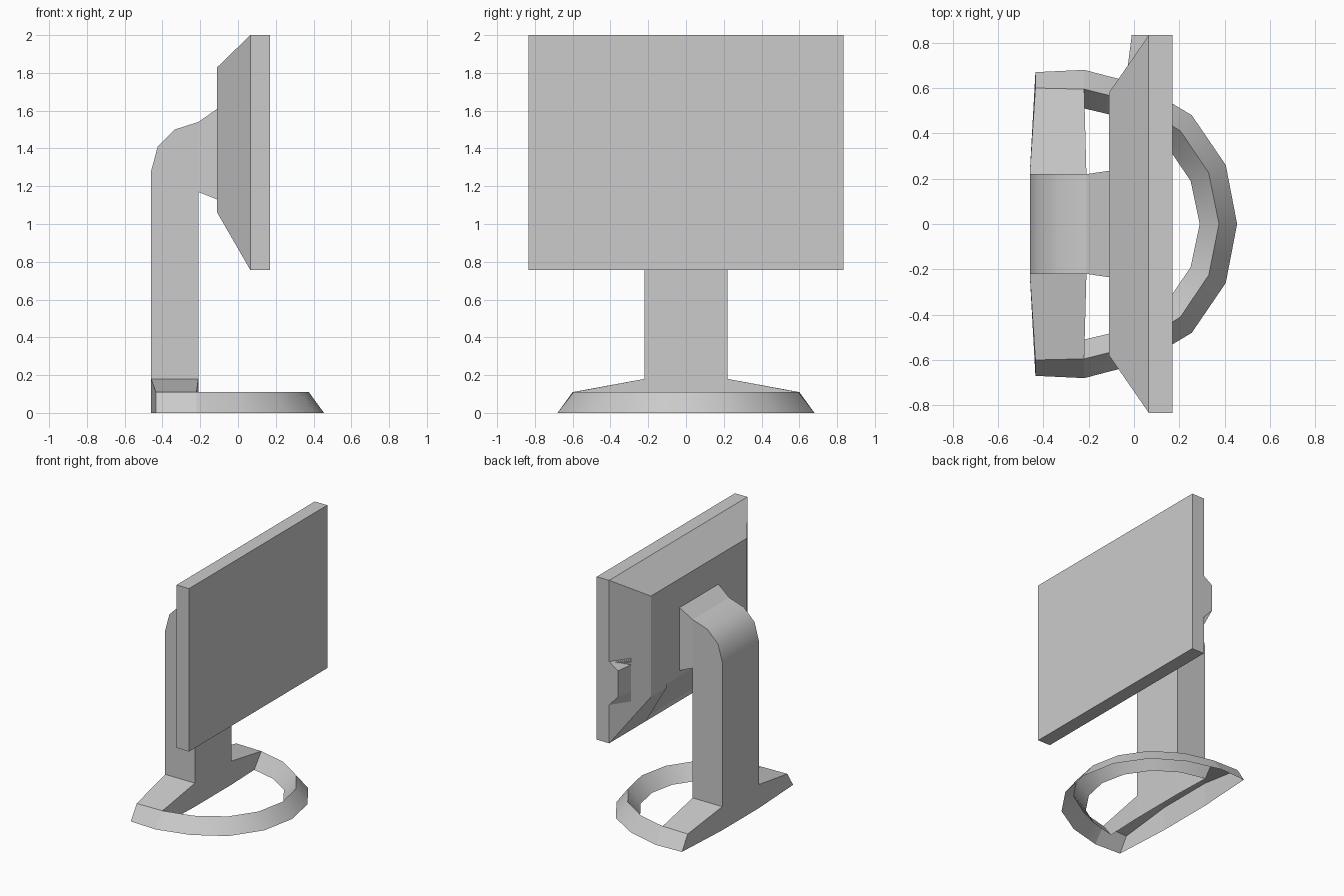
import bpy, bmesh, math

cube = bpy.data.objects.get("Cube")
if cube:
    bpy.data.objects.remove(cube)

grey = bpy.data.materials.new("light_grey")
grey.use_nodes = True
grey.diffuse_color = (0.6, 0.6, 0.6, 1)
grey.node_tree.nodes["Principled BSDF"].inputs["Base Color"].default_value = (0.6, 0.6, 0.6, 1)


def loft(name, sections, ring=False, caps=False, smooth=None):
    """Skin matching sections; ring closes each section, caps fill both ends."""
    bm = bmesh.new()
    rows = [[bm.verts.new(p) for p in s] for s in sections]
    count = len(rows[0])
    for a, b in zip(rows, rows[1:]):
        for i in range(count if ring else count - 1):
            j = (i + 1) % count
            bm.faces.new((a[i], a[j], b[j], b[i]))
    if caps:
        bm.faces.new(rows[0])
        bm.faces.new(rows[-1])
    bmesh.ops.recalc_face_normals(bm, faces=bm.faces)
    mesh = bpy.data.meshes.new(name)
    bm.to_mesh(mesh)
    bm.free()
    mesh.materials.append(grey)
    obj = bpy.data.objects.new(name, mesh)
    bpy.context.collection.objects.link(obj)
    if smooth:
        bpy.ops.object.select_all(action="DESELECT")
        obj.select_set(True)
        bpy.context.view_layer.objects.active = obj
        bpy.ops.object.shade_smooth_by_angle(angle=math.radians(smooth))
    return obj


def flip(section):
    return [(x, -y, z) for x, y, z in section]


def rect(x, half, low, high):
    return [(x, -half, low), (x, half, low), (x, half, high), (x, -half, high)]


def across(profile, y):
    return [(x, y, z) for x, z in profile]


# Screen slab and tapered rear housing
loft("screen", [rect(0.065, 0.833, 0.757, 2), rect(0.17, 0.833, 0.757, 2)], True, True)
housing = loft("rear_housing",
               [rect(0.065, 0.833, 0.757, 2), rect(-0.11, 0.58, 1.06, 1.83)], True, True)

# Shallow recess under the housing
slot = [(0.165, 0.616), (-0.21, 1.26), (-0.4, 1.14), (-0.02, 0.5)]
cutter = loft("recess_cutter", [across(slot, -0.39), across(slot, 0.39)], True, True)
cutter.hide_render = True
cutter.hide_viewport = True
cut = housing.modifiers.new("recess", "BOOLEAN")
cut.operation = "DIFFERENCE"
cut.object = cutter

# Button pod on one side of the housing
pod = [(0.065, 1.38), (-0.01, 1.33), (-0.01, 1.13), (0.065, 1.05)]
loft("side_button_pod",
     [across(pod, 0.833), across([(-0.027, z) for x, z in pod], 0.70)], True, True)

# Column with curved shoulder, and flared mount
column = [(-0.46, 0.18), (-0.46, 1.28), (-0.425, 1.41), (-0.335, 1.5),
          (-0.21, 1.54), (-0.21, 0.18)]
loft("column", [across(column, -0.22), across(column, 0.22)], True, True, smooth=35)
loft("mount", [rect(-0.21, 0.22, 1.17, 1.54), rect(-0.11, 0.235, 1.13, 1.61)], True)

# Hollow crossbar of the base
tip = [(-0.435, 0.67, 0), (-0.435, 0.6, 0.11), (-0.22, 0.595, 0.11), (-0.22, 0.51, 0)]
root = [(-0.46, 0.22, 0), (-0.46, 0.22, 0.18), (-0.21, 0.22, 0.18), (-0.21, 0.22, 0)]
loft("base_crossbar", [tip, root, flip(root), flip(tip)])

# Hollow ridged hoop: outer, ridge and inner point at each station
outer = [(0.455, 0), (0.405, 0.26), (0.255, 0.48), (0.03, 0.615), (-0.22, 0.68)]
ridge = [(0.375, 0), (0.33, 0.225), (0.205, 0.41), (0, 0.54), (-0.22, 0.595)]
inner = [(0.29, 0), (0.25, 0.19), (0.135, 0.36), (-0.03, 0.465), (-0.22, 0.51)]
half = [[(*o, 0), (*r, 0.11), (*i, 0)] for o, r, i in zip(outer, ridge, inner)]
loft("base_hoop", [flip(s) for s in half[:0:-1]] + half, smooth=50)

# Sloped ends joining hoop and crossbar
end = [half[-1][:2], tip[:2]]
loft("left_base_end", end)
loft("right_base_end", [flip(s) for s in end])
